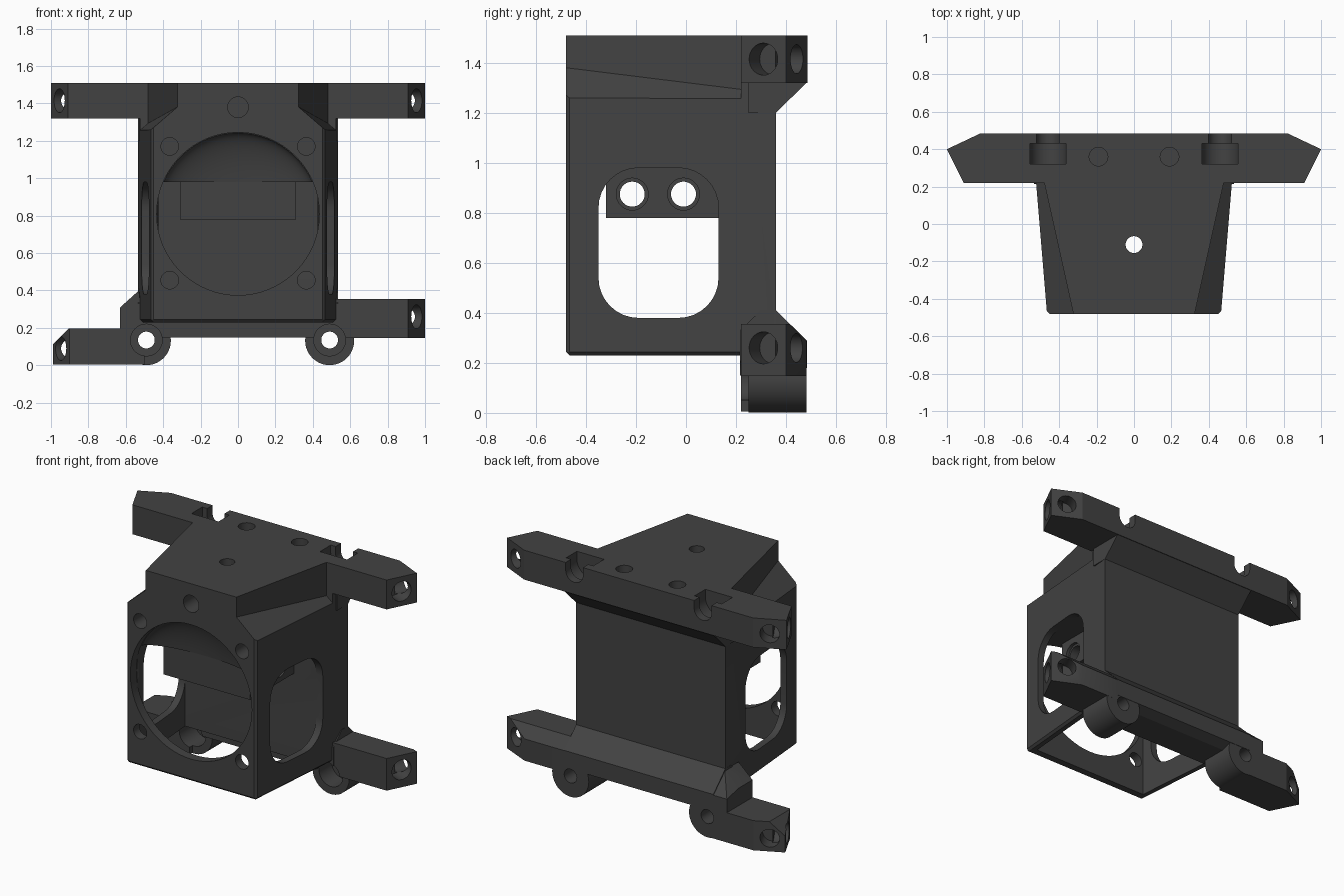
import bpy, bmesh, math
from mathutils import Vector

if "Cube" in bpy.data.objects:
    bpy.data.objects.remove(bpy.data.objects["Cube"])

mat = bpy.data.materials.new("charcoal_plastic")
mat.diffuse_color = (0.055, 0.055, 0.055, 1)
mat.use_nodes = True
mat.node_tree.nodes["Principled BSDF"].inputs["Base Color"].default_value = mat.diffuse_color


def finish(name, bm):
    bmesh.ops.recalc_face_normals(bm, faces=bm.faces)
    me = bpy.data.meshes.new(name)
    bm.to_mesh(me)
    bm.free()
    me.materials.append(mat)
    ob = bpy.data.objects.new(name, me)
    bpy.context.collection.objects.link(ob)
    return ob


def hull(name, pts):
    bm = bmesh.new()
    for p in pts:
        bm.verts.new(p)
    bmesh.ops.convex_hull(bm, input=bm.verts)
    bmesh.ops.dissolve_limit(bm, angle_limit=0.01, verts=bm.verts, edges=bm.edges)
    return finish(name, bm)


def box(name, x0, x1, y0, y1, z0, z1):
    return hull(name, [(x, y, z) for x in (x0, x1) for y in (y0, y1) for z in (z0, z1)])


def plan(name, pts, z0, z1):
    return hull(name, [(x, y, z) for x, y in pts for z in (z0, z1)])


def section(name, pts, x0, x1):
    return hull(name, [(x, y, z) for y, z in pts for x in (x0, x1)])


def rod(name, a, b, r, n=32):
    a, b = Vector(a), Vector(b)
    q = (b - a).to_track_quat('Z', 'Y')
    ring = [q @ Vector((r * math.cos(2 * math.pi * i / n), r * math.sin(2 * math.pi * i / n), 0))
            for i in range(n)]
    return hull(name, [e + p for e in (a, b) for p in ring])


def combine(ob, tool, op):
    m = ob.modifiers.new("bool", 'BOOLEAN')
    m.operation, m.solver, m.object = op, 'EXACT', tool
    bpy.context.view_layer.objects.active = ob
    bpy.ops.object.modifier_apply(modifier=m.name)
    bpy.data.objects.remove(tool)


def add(tool):
    combine(body, tool, 'UNION')


def cut(tool):
    combine(body, tool, 'DIFFERENCE')


# Tapered housing with fine chamfers along the front and bottom edges
body = plan("housing", [(-.465, -.48), (.465, -.48), (.535, .36), (-.535, .36)], .23, 1.51)
bm = bmesh.new()
bm.from_mesh(body.data)
edges = [e for e in bm.edges if all(v.co.z < .3 for v in e.verts) and min(v.co.y for v in e.verts) < 0
         or all(v.co.y < 0 for v in e.verts) and abs(e.verts[0].co.z - e.verts[1].co.z) > .5]
bmesh.ops.bevel(bm, geom=edges, offset=.014, segments=1, affect='EDGES')
bm.to_mesh(body.data)
bm.free()

# Sloped shoulders that narrow the top towards the front
for s in (-1, 1):
    pts = []
    for y, x, z, xe in ((-.5, .32, 1.383, .603), (.22, .48, 1.294, .66)):
        pts += [(s * px, y, pz) for px, pz in ((x, 1.6), (x, z), (xe, 1.14), (.8, 1.14), (.8, 1.6))]
    cut(hull("shoulder_cutter", pts))

# Air chamber: round mouth, domed ceiling, open bottom, side windows
cut(plan("chamber_cutter", [(-.425, -.42), (.425, -.42), (.47, .13), (-.47, .13)], .1, .98))
cut(rod("mouth_cutter", (0, -.6, .81), (0, -.419, .81), .435, 64))
bm = bmesh.new()
bmesh.ops.create_uvsphere(bm, u_segments=64, v_segments=32, radius=.434)
for v in bm.verts:
    v.co = (v.co.x, -.43 + v.co.y * .27, .81 + v.co.z)
cut(finish("dome_cutter", bm))
pts = []
for cy, cz, a0 in ((-.03, .82, 0), (-.19, .82, 90), (-.19, .54, 180), (-.03, .54, 270)):
    for i in range(9):
        a = math.radians(a0 + i * 11.25)
        pts.append((cy + .16 * math.cos(a), cz + .16 * math.sin(a)))
cut(section("window_cutter", pts, -.8, .8))

# Hanging block inside the chamber
add(box("block", -.31, .31, -.32, .2, .78, 1.04))

# Upper cross bar with pointed ends and its supporting chamfer
add(plan("upper_bar", [(-1, .4), (-.82, .485), (.82, .485), (1, .4), (.91, .22), (-.91, .22)], 1.32, 1.51))
add(section("upper_gusset", [(.25, 1.4), (.25, 1.2), (.36, 1.2), (.484, 1.323), (.484, 1.4)], -.535, .535))

# Lower cross bar
prof = [(.215, .15), (.42, .15), (.483, .18), (.483, .29), (.36, .41), (.3, .41), (.215, .33)]
add(section("lower_bar", prof, -.534, .534))
add(hull("lower_bar_end", [(x, y, z) for y in (.22, .36) for x, z in
                           ((-.63, .14), (-.63, .31), (-.53, .4), (-.5, .14))]
         + [(-.63, .482, .14), (-.63, .482, .285), (-.5, .482, .285), (-.5, .482, .14)]))

# Lower arms: the right one level with the bar, the left one dropped
right_arm = plan("lower_right_arm", [(.45, .22), (.91, .22), (1, .4), (.82, .482), (.45, .482)], .147, .355)
combine(right_arm, section("arm_chamfer_cutter", [(.36, .41), (.5, .27), (.6, .27), (.6, .5), (.36, .5)],
                           .3, 1.2), 'DIFFERENCE')
add(right_arm)
left_arm = plan("lower_left_arm", [(-.5, .22), (-.9, .22), (-.99, .4), (-.82, .482), (-.5, .482)], .005, .197)
combine(left_arm, hull("arm_tip_cutter", [(x, y, z) for y in (0, .7) for x, z in
                                          ((-1.1, 0), (-.905, .197), (-.805, .298), (-1.1, .298))]), 'DIFFERENCE')
add(left_arm)

# Screw bosses
for s in (-1, 1):
    add(rod("boss", (s * .49, .25, .132), (s * .49, .4815, .132), .131, 48))
for s in (-1, 1):
    cut(rod("boss_hole", (s * .49, .1, .135), (s * .49, .6, .135), .045))
    cut(rod("boss_counterbore", (s * .49, .1, .135), (s * .49, .38, .135), .085))
    # Open screw slots in the upper bar
    cut(rod("slot_head", (s * .46, .32, 1.46), (s * .46, .43, 1.46), .097))
    cut(box("slot_head_top", s * .46 - .097, s * .46 + .097, .32, .43, 1.46, 1.6))
    cut(rod("slot_neck", (s * .46, .42, 1.46), (s * .46, .55, 1.46), .062))
    cut(box("slot_neck_top", s * .46 - .062, s * .46 + .062, .42, .55, 1.46, 1.6))

# Elbow holes in the arm ends
for s, z in ((1, 1.415), (-1, 1.415), (1, .26), (-1, .09)):
    cut(rod("end_hole", (s * 1.05, .262, z), (s * .87, .352, z), .064))
    cut(rod("chamfer_hole", (s * .95, .53, z), (s * .87, .36, z), .058))

# Screw holes in the front, top and hanging block
for x, z, r in ((-.365, 1.17, .047), (.365, 1.17, .047), (-.365, .455, .047),
                (.365, .455, .047), (0, 1.38, .055)):
    cut(rod("front_hole", (x, -.6, z), (x, -.35, z), r))
for x in (-.19, .19):
    cut(rod("top_hole", (x, .36, 1.6), (x, .36, 1.3), .05))
cut(rod("centre_hole", (0, -.11, 1.6), (0, -.11, .7), .045))
for y in (-.215, -.01):
    cut(rod("block_hole", (-.4, y, .875), (.4, y, .875), .05))
    for s in (-1, 1):
        cut(rod("block_rim", (s * .29, y, .875), (s * .36, y, .875), .064))

# Smooth the curved walls, keep the hard edges
bpy.ops.object.select_all(action='DESELECT')
body.select_set(True)
bpy.context.view_layer.objects.active = body
bpy.ops.object.shade_smooth_by_angle(angle=math.radians(25))
